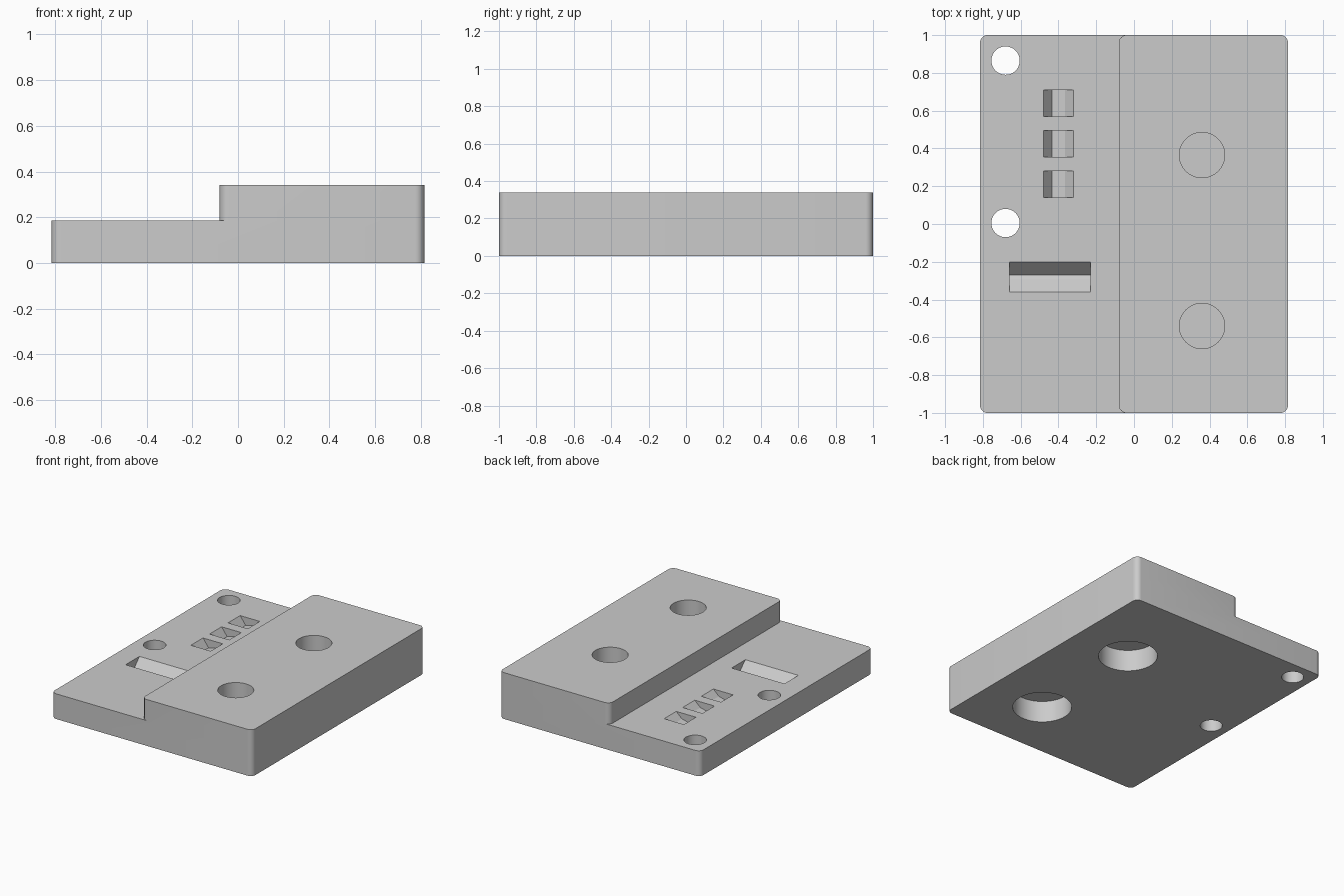
import bpy, bmesh, math

cube = bpy.data.objects.get("Cube")
if cube:
    bpy.data.objects.remove(cube, do_unlink=True)

LOW, HIGH = 0.185, 0.34      # ledge height, full height
X, Y, STEP = 0.815, 1.0, -0.08

grey = bpy.data.materials.new("light grey")
grey.use_nodes = True
grey.diffuse_color = (0.6, 0.6, 0.6, 1)
grey.node_tree.nodes["Principled BSDF"].inputs["Base Color"].default_value = (0.6, 0.6, 0.6, 1)


def extrude(name, points, offset):
    """Solid made by sweeping a closed outline along an offset."""
    bm = bmesh.new()
    face = bm.faces.new([bm.verts.new(p) for p in points])
    moved = bmesh.ops.extrude_face_region(bm, geom=[face])["geom"]
    bmesh.ops.translate(bm, vec=offset, verts=[v for v in moved if isinstance(v, bmesh.types.BMVert)])
    bmesh.ops.recalc_face_normals(bm, faces=bm.faces)
    mesh = bpy.data.meshes.new(name)
    bm.to_mesh(mesh)
    bm.free()
    mesh.materials.append(grey)
    obj = bpy.data.objects.new(name, mesh)
    bpy.context.collection.objects.link(obj)
    return obj


def arc(cx, cy, r, z, start, end, steps):
    angles = [start + (end - start) * i / steps for i in range(steps + 1)]
    return [(cx + r * math.cos(a), cy + r * math.sin(a), z) for a in angles]


def rounded_block(name, x0, x1, z0, z1, r=0.04):
    corners = [(x1 - r, Y - r), (x0 + r, Y - r), (x0 + r, r - Y), (x1 - r, r - Y)]
    points = []
    for i, (cx, cy) in enumerate(corners):
        points += arc(cx, cy, r, z0, i * math.pi / 2, (i + 1) * math.pi / 2, 8)
    return extrude(name, points, (0, 0, z1 - z0))


def cylinder(name, x, y, r, z0, z1):
    return extrude(name, arc(x, y, r, z0, 0, 2 * math.pi, 64)[:-1], (0, 0, z1 - z0))


def combine(body, tool, operation):
    mod = body.modifiers.new(tool.name, "BOOLEAN")
    mod.object, mod.operation, mod.solver = tool, operation, "EXACT"
    bpy.context.view_layer.objects.active = body
    bpy.ops.object.modifier_apply(modifier=mod.name)
    bpy.data.objects.remove(tool, do_unlink=True)


# Stepped body: full plate with a raised block on one side
body = rounded_block("stepped_plate", -X, X, 0, LOW)
combine(body, rounded_block("raised_block", STEP, X, LOW, HIGH), "UNION")

cutters = []
# Small holes through the ledge
for y in (0.865, 0.005):
    cutters.append(cylinder("ledge_hole", -0.68, y, 0.075, -0.1, 0.5))

# Blind holes from above, wider bores from below, thin floor between
for y in (0.365, -0.54):
    cutters.append(cylinder("top_hole", 0.36, y, 0.12, 0.18, 0.5))
    cutters.append(cylinder("bottom_bore", 0.36, y, 0.2, -0.1, 0.16))

# Three small angled notches
notch = [(-0.48, 0.1), (-0.48, 0), (-0.435, -0.06), (-0.365, -0.042), (-0.32, 0), (-0.32, 0.1)]
for y in (0.57, 0.355, 0.14):
    cutters.append(extrude("notch", [(x, y, LOW + z) for x, z in notch], (0, 0.14, 0)))

# Long angled slot
slot = [(-0.2, 0.1), (-0.2, 0), (-0.27, -0.075), (-0.295, -0.062), (-0.36, 0), (-0.36, 0.1)]
cutters.append(extrude("slot", [(-0.66, y, LOW + z) for y, z in slot], (0.43, 0, 0)))

for cutter in cutters:
    combine(body, cutter, "DIFFERENCE")

# Smooth corners and bores, crisp edges
bpy.ops.object.select_all(action="DESELECT")
body.select_set(True)
bpy.context.view_layer.objects.active = body
bpy.ops.object.shade_smooth_by_angle(angle=math.radians(15))
